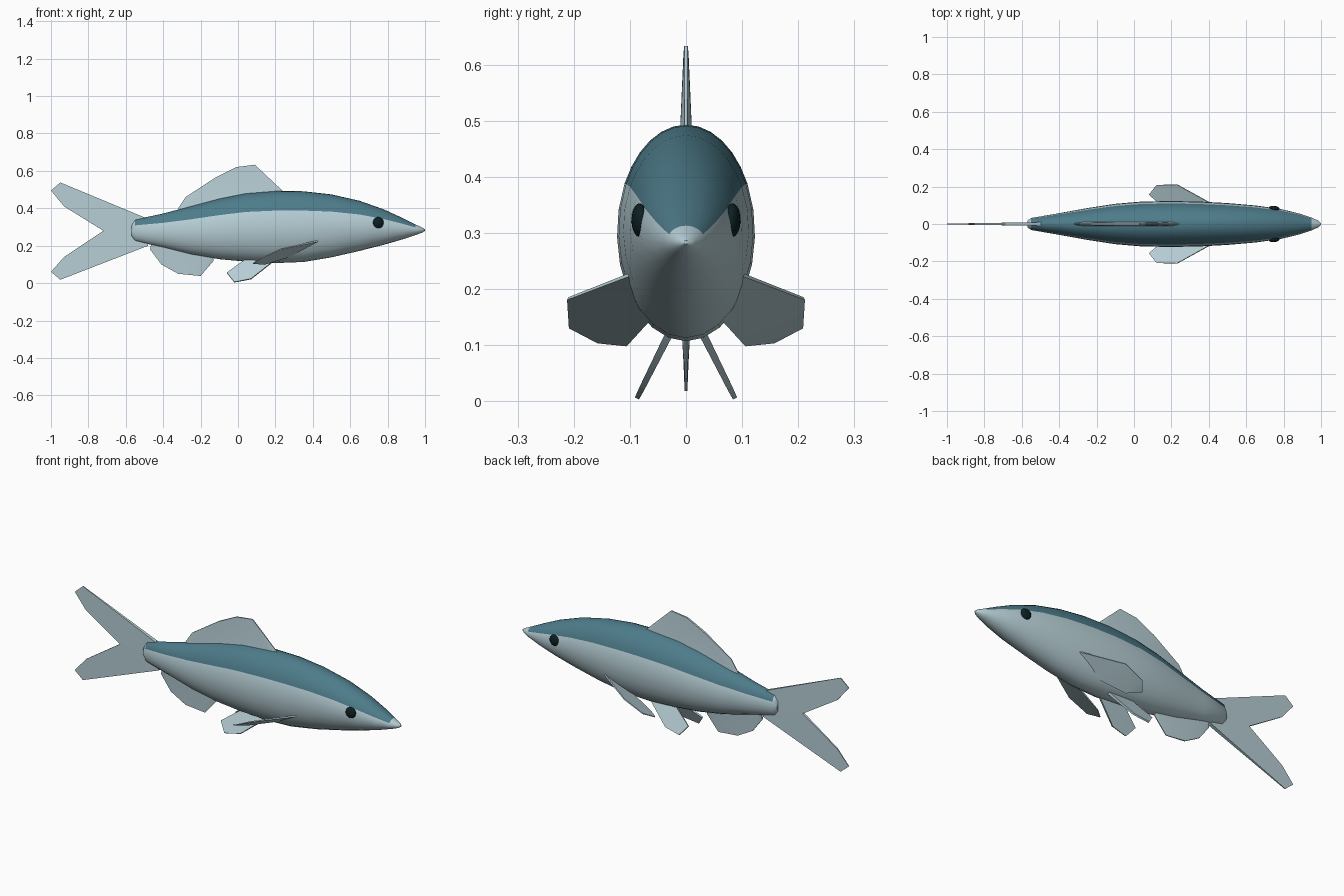
import bpy, bmesh, math
from mathutils import Vector
from mathutils.geometry import normal

cube = bpy.data.objects.get("Cube")
if cube:
    bpy.data.objects.remove(cube, do_unlink=True)


def material(name, colour):
    m = bpy.data.materials.new(name)
    m.use_nodes = True
    m.diffuse_color = (*colour, 1)
    m.node_tree.nodes["Principled BSDF"].inputs["Base Color"].default_value = (*colour, 1)
    return m


silver = material("pale silver", (0.47, 0.62, 0.67))
teal = material("teal back", (0.075, 0.2, 0.255))
black = material("eye black", (0.004, 0.014, 0.016))


def finish(name, bm, mats, angle):
    bmesh.ops.recalc_face_normals(bm, faces=bm.faces)
    mesh = bpy.data.meshes.new(name)
    bm.to_mesh(mesh)
    bm.free()
    obj = bpy.data.objects.new(name, mesh)
    bpy.context.collection.objects.link(obj)
    for m in mats:
        mesh.materials.append(m)
    bpy.ops.object.select_all(action='DESELECT')
    obj.select_set(True)
    bpy.context.view_layer.objects.active = obj
    bpy.ops.object.shade_smooth_by_angle(angle=math.radians(angle))
    return obj


# Body: elliptical rings given as x, bottom, top, half width
STATIONS = [
    (-.57, .25, .31, .018), (-.55, .225, .34, .032), (-.4, .19, .372, .058),
    (-.25, .153, .412, .085), (-.1, .128, .452, .108), (.04, .115, .48, .12),
    (.2, .107, .493, .123), (.35, .113, .491, .12), (.5, .138, .474, .112),
    (.65, .172, .44, .099), (.78, .205, .394, .081), (.88, .234, .348, .057),
    (.95, .257, .313, .034), (.985, .27, .297, .018), (1, .28, .287, .004),
]
BACK, BELLY = 12, 16              # segments above and below the colour line
LINE = math.radians(27)
angles = [LINE + (math.pi - 2 * LINE) * i / BACK for i in range(BACK)]
angles += [math.pi - LINE + (math.pi + 2 * LINE) * i / BELLY for i in range(BELLY)]

bm = bmesh.new()
rings = []
for x, low, high, w in STATIONS:
    mid, half = (low + high) / 2, (high - low) / 2
    rings.append([bm.verts.new((x, w * math.cos(a), mid + half * math.sin(a))) for a in angles])
n = len(angles)
for r, (a, b) in enumerate(zip(rings, rings[1:])):
    for i in range(n):
        j = (i + 1) % n
        face = bm.faces.new((a[i], a[j], b[j], b[i]))
        face.material_index = int(i < BACK and 0 < r < len(rings) - 3)
bm.faces.new(rings[0])
bm.faces.new(rings[-1])
finish("body", bm, [silver, teal], 50)


# Fins: thin plates, thick at the root (first and last point), thin at the tip
def fin(name, outline, root=.01, tip=.002):
    pts = [Vector(p) for p in outline]
    nrm = normal(pts)
    base = (pts[0] + pts[-1]) / 2
    far = max((p - base).length for p in pts)
    bm = bmesh.new()
    sides = ([], [])
    for k, p in enumerate(pts):
        on_root = k in (0, len(pts) - 1)
        t = root if on_root else root + (tip - root) * (p - base).length / far
        for s, side in zip((1, -1), sides):
            side.append(bm.verts.new(p + nrm * t * s))
    for side in sides:
        bm.faces.new(side)
    for i in range(len(pts)):
        j = (i + 1) % len(pts)
        bm.faces.new((sides[0][i], sides[0][j], sides[1][j], sides[1][i]))
    bmesh.ops.triangulate(bm, faces=[f for f in bm.faces if len(f.verts) > 4])
    finish(name, bm, [silver], 30)


def middle_fin(name, outline, root=.01):
    fin(name, [(x, 0, z) for x, z in outline], root)


middle_fin("dorsal_fin", [(-.3, .36), (-.32, .4), (-.28, .46), (-.12, .565), (-.01, .62),
                          (.09, .633), (.24, .492), (.24, .45)], .012)
middle_fin("anal_fin", [(-.46, .23), (-.47, .18), (-.41, .1), (-.32, .05), (-.2, .038),
                        (-.13, .12), (-.13, .17)])
middle_fin("tail_fin_upper", [(-.48, .27), (-.72, .28), (-.93, .41), (-1, .495),
                              (-.95, .538), (-.48, .343)])
middle_fin("tail_fin_lower", [(-.48, .2), (-.95, .018), (-1, .06), (-.93, .14),
                              (-.72, .28), (-.48, .28)])
middle_fin("adipose_fin", [(-.5, .33), (-.65, .385), (-.5, .352)])

# Paired fins and eyes, mirrored across the body
for side, s in (("left", 1), ("right", -1)):
    fin(side + "_pectoral_fin", [(x, s * y, z) for x, y, z in (
        (.44, .095, .228), (.23, .211, .183), (.12, .208, .132), (.08, .157, .105),
        (.14, .105, .1), (.3, .06, .15))], .004)
    fin(side + "_pelvic_fin", [(x, s * (.09 - .5 * z), z) for x, z in (
        (.2, .125), (.07, .022), (-.02, .005), (-.06, .055), (.06, .14))], .007, .004)
    bm = bmesh.new()
    bmesh.ops.create_uvsphere(bm, u_segments=16, v_segments=10, radius=1)
    bmesh.ops.scale(bm, vec=(.029, .014, .03), verts=bm.verts)
    eye = finish(side + "_eye", bm, [black], 60)
    eye.location = (.75, s * .083, .323)
    eye.rotation_euler.z = -s * .12
